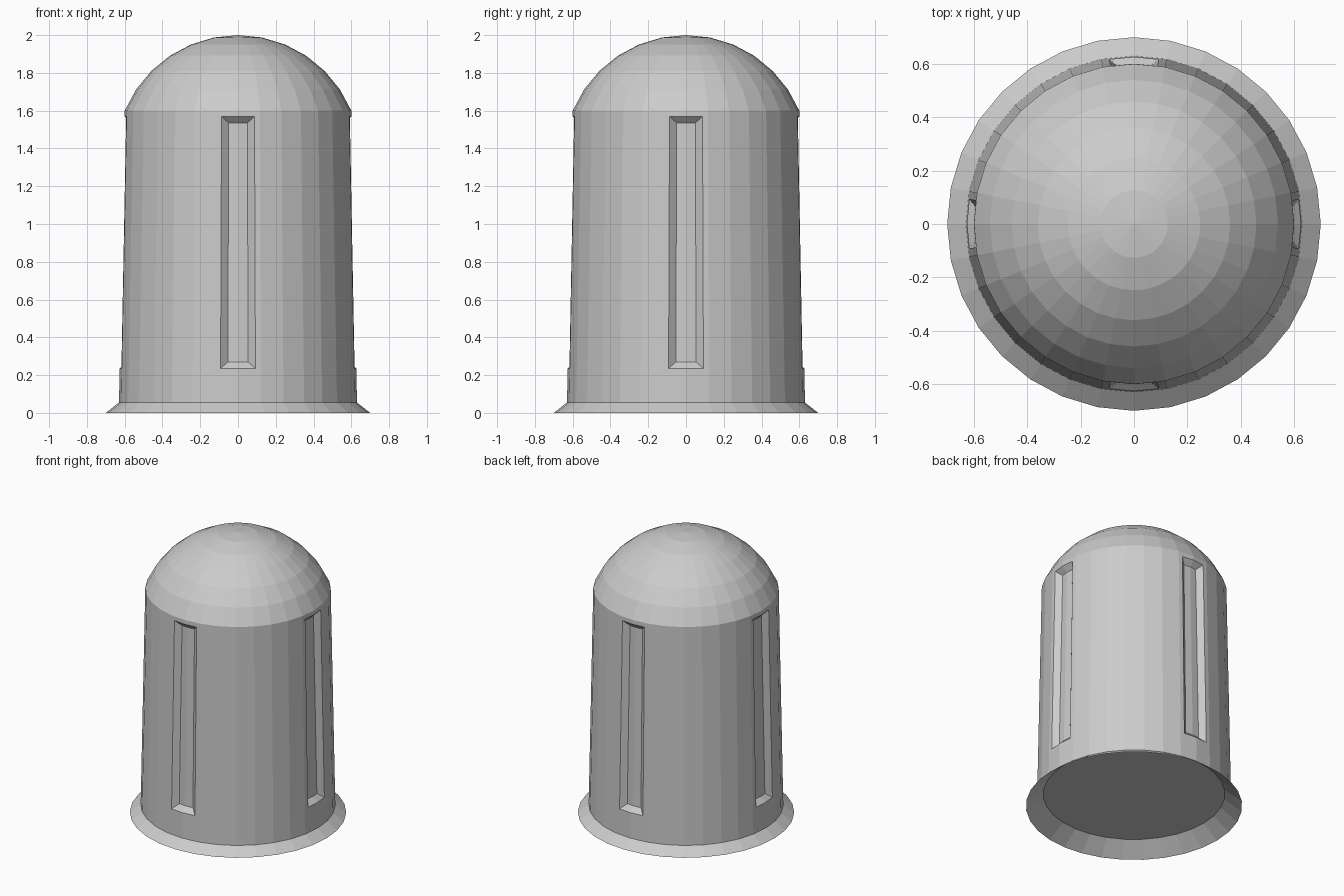
import bpy, bmesh
from math import sin, cos, pi, radians

if "Cube" in bpy.data.objects:
    bpy.data.objects.remove(bpy.data.objects["Cube"])

SIDES = 32


def ring(bm, r, z):
    return [bm.verts.new((r * cos(2 * pi * i / SIDES), r * sin(2 * pi * i / SIDES), z))
            for i in range(SIDES)]


def lathe(bm, profile):
    """Revolve (radius, z) points, listed bottom to top; return bands of faces."""
    rings = [ring(bm, r, z) for r, z in profile]
    bands = []
    for a, b in zip(rings, rings[1:]):
        bands.append([bm.faces.new((a[i], a[(i + 1) % SIDES], b[(i + 1) % SIDES], b[i]))
                      for i in range(SIDES)])
    return rings, bands


def finish(bm, name):
    bm.normal_update()
    mesh = bpy.data.meshes.new(name)
    bm.to_mesh(mesh)
    bm.free()
    obj = bpy.data.objects.new(name, mesh)
    bpy.context.collection.objects.link(obj)
    return obj


# Tapered body with a domed top (cap of a 0.65 sphere)
R, CZ = 0.65, 1.35
dome = [(R * sin(radians(11.23 * k)), CZ + R * cos(radians(11.23 * k))) for k in range(6, 0, -1)]
bm = bmesh.new()
rings, bands = lathe(bm, [(0.63, 0.055), (0.627, 0.205)] + dome)
top = bm.verts.new((0, 0, 2.0))
last = rings[-1]
for i in range(SIDES):
    bm.faces.new((last[i], last[(i + 1) % SIDES], top))

# Four recessed panels, each across two side faces
bm.normal_update()
wall = bands[1]
for q in range(4):
    c = q * SIDES // 4
    pair = [wall[c - 1], wall[c]]
    bmesh.ops.inset_region(bm, faces=pair, thickness=0.03, depth=0, use_even_offset=True)
    bm.normal_update()
    bmesh.ops.inset_region(bm, faces=pair, thickness=0.035, depth=-0.035, use_even_offset=True)
    bm.normal_update()
finish(bm, "domed_body")

# Flared base skirt, hollow below and closed by a raised floor
bm = bmesh.new()
rings, _ = lathe(bm, [(0.70, 0.0), (0.63, 0.055), (0.588, 0.088)])
bm.faces.new(rings[-1])
finish(bm, "base_flange")
